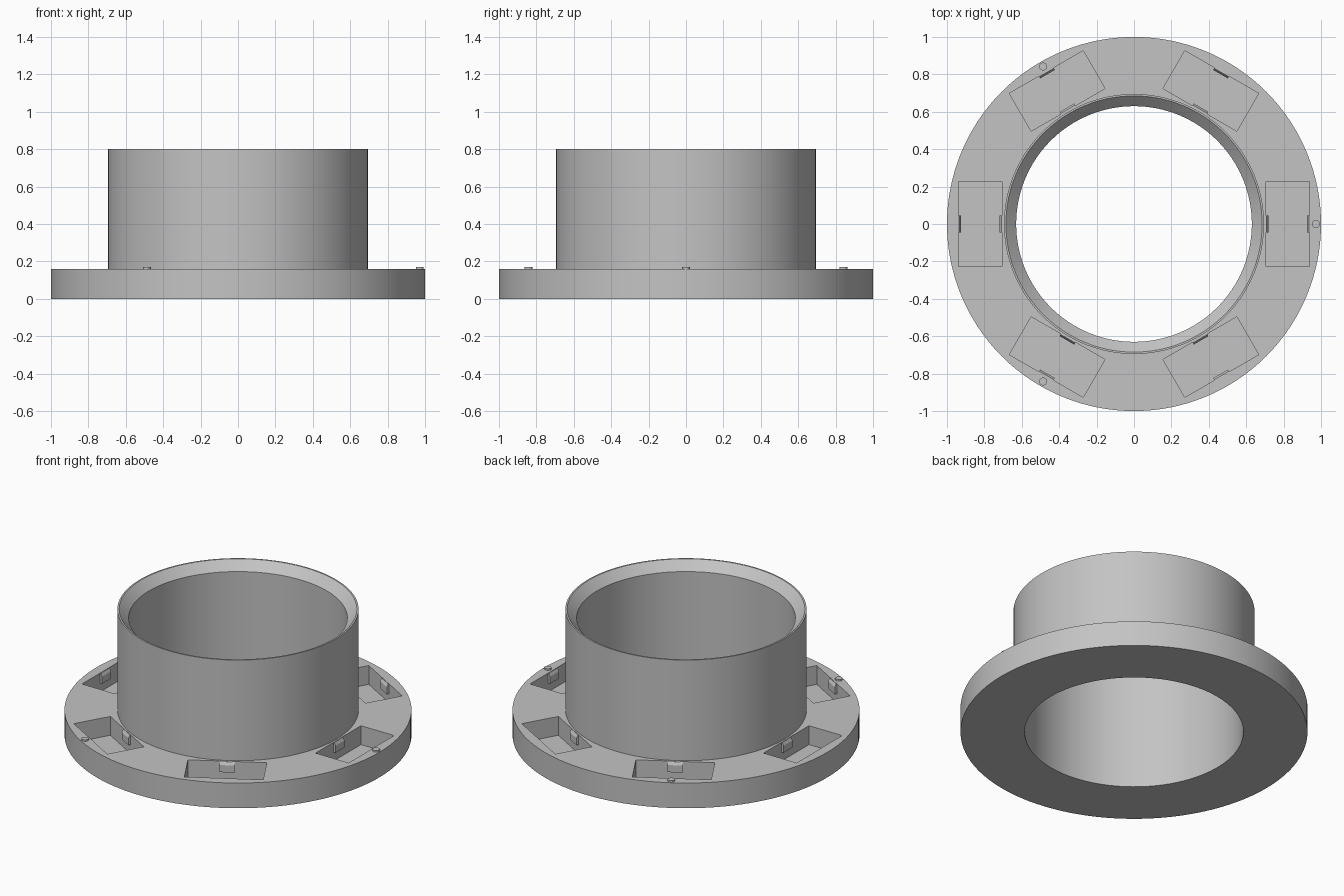
import bpy, bmesh, math
from mathutils import Matrix, Vector

cube = bpy.data.objects.get("Cube")
if cube:
    bpy.data.objects.remove(cube, do_unlink=True)

grey = bpy.data.materials.new("plain grey")
grey.use_nodes = True
grey.diffuse_color = (0.55, 0.55, 0.55, 1)
grey.node_tree.nodes["Principled BSDF"].inputs["Base Color"].default_value = grey.diffuse_color

SEGMENTS = 128
FLANGE_TOP = 0.16
POCKET_DEPTH = 0.12
POCKET_IN, POCKET_OUT, POCKET_HALF = 0.705, 0.938, 0.228


def finish(name, bm):
    bmesh.ops.recalc_face_normals(bm, faces=bm.faces)
    mesh = bpy.data.meshes.new(name)
    bm.to_mesh(mesh)
    bm.free()
    obj = bpy.data.objects.new(name, mesh)
    bpy.context.collection.objects.link(obj)
    mesh.materials.append(grey)
    return obj


def smooth(obj):
    bpy.ops.object.select_all(action="DESELECT")
    obj.select_set(True)
    bpy.context.view_layer.objects.active = obj
    bpy.ops.object.shade_smooth_by_angle(angle=math.radians(30))


def turn(degrees):
    return Matrix.Rotation(math.radians(degrees), 4, "Z")


def add_prism(bm, outline, half_width, matrix):
    """Extrude a closed outline in the XZ plane across Y."""
    sides = [[bm.verts.new(matrix @ Vector((x, y, z))) for x, z in outline]
             for y in (-half_width, half_width)]
    bm.faces.new(sides[0])
    bm.faces.new(sides[1])
    for i in range(len(outline)):
        j = (i + 1) % len(outline)
        bm.faces.new((sides[0][i], sides[0][j], sides[1][j], sides[1][i]))


# Flanged sleeve, turned from one closed profile with a chamfered mouth
profile = [(0.63, 0), (1, 0), (1, FLANGE_TOP), (0.695, FLANGE_TOP),
           (0.695, 0.8), (0.685, 0.8), (0.63, 0.745)]
bm = bmesh.new()
rings = []
for s in range(SEGMENTS):
    spin = turn(360 * s / SEGMENTS)
    rings.append([bm.verts.new(spin @ Vector((r, 0, z))) for r, z in profile])
for s in range(SEGMENTS):
    a, b = rings[s], rings[(s + 1) % SEGMENTS]
    for i in range(len(profile)):
        j = (i + 1) % len(profile)
        bm.faces.new((a[i], b[i], b[j], a[j]))
sleeve = finish("flanged_sleeve", bm)

# Six rectangular pockets cut into the flange
bm = bmesh.new()
floor = FLANGE_TOP - POCKET_DEPTH
box = [(POCKET_IN, floor), (POCKET_OUT, floor), (POCKET_OUT, 0.3), (POCKET_IN, 0.3)]
for k in range(6):
    add_prism(bm, box, POCKET_HALF, turn(60 * k))
cutter = finish("pocket_cutter", bm)
cutter.hide_render = True
cut = sleeve.modifiers.new("pockets", "BOOLEAN")
cut.operation = "DIFFERENCE"
cut.solver = "EXACT"
cut.object = cutter
bpy.ops.object.select_all(action="DESELECT")
sleeve.select_set(True)
bpy.context.view_layer.objects.active = sleeve
bpy.ops.object.modifier_apply(modifier=cut.name)
bpy.data.objects.remove(cutter, do_unlink=True)
smooth(sleeve)

# Wedge-topped clips on the inner and outer wall of each pocket
bm = bmesh.new()
for k in range(6):
    for wall, out in ((POCKET_IN, 1), (POCKET_OUT, -1)):
        clip = [(wall - 0.004 * out, 0.095), (wall + 0.013 * out, 0.095),
                (wall + 0.013 * out, 0.14), (wall + 0.003 * out, 0.158),
                (wall - 0.004 * out, 0.158)]
        add_prism(bm, clip, 0.045, turn(60 * k))
finish("pocket_clips", bm)

# Three small locating pins near the rim
bm = bmesh.new()
for k in range(3):
    place = turn(120 * k) @ Matrix.Translation((0.972, 0, 0.16))
    bmesh.ops.create_cone(bm, cap_ends=True, segments=24, radius1=0.021,
                          radius2=0.021, depth=0.02, matrix=place)
smooth(finish("locating_pins", bm))
